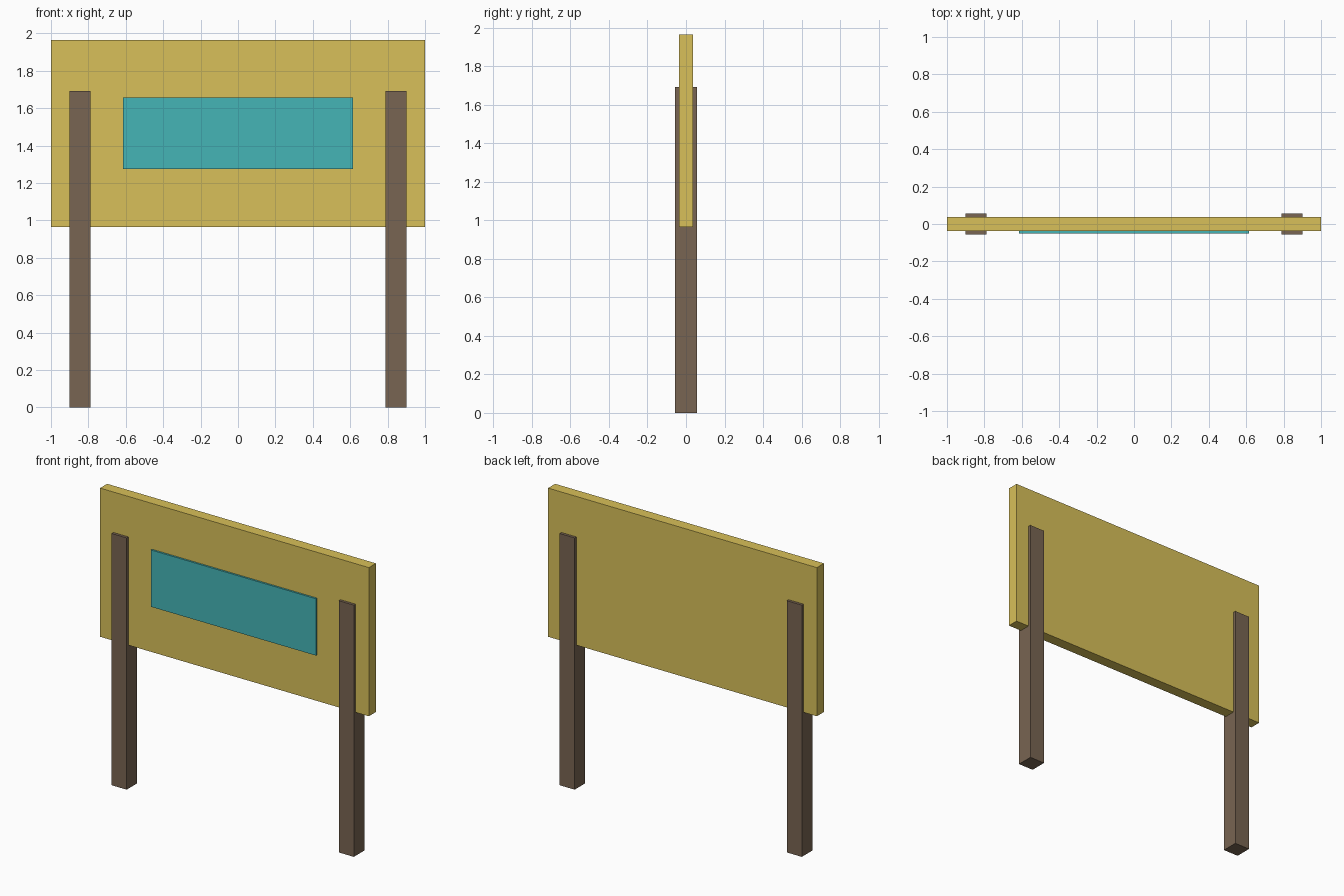
import bpy

if "Cube" in bpy.data.objects:
    bpy.data.objects.remove(bpy.data.objects["Cube"])


def material(name, rgb):
    m = bpy.data.materials.new(name)
    m.diffuse_color = (*rgb, 1)
    m.use_nodes = True
    m.node_tree.nodes["Principled BSDF"].inputs["Base Color"].default_value = m.diffuse_color
    return m


def box(name, lo, hi, mat):
    # axis-aligned box between two corners
    bpy.ops.mesh.primitive_cube_add(size=1, location=[(a + b) / 2 for a, b in zip(lo, hi)])
    ob = bpy.context.object
    ob.name = name
    ob.scale = [b - a for a, b in zip(lo, hi)]
    bpy.ops.object.transform_apply(location=False, rotation=False, scale=True)
    ob.data.materials.append(mat)
    return ob


yellow = material("yellow_paint", (0.69, 0.53, 0.10))
brown = material("brown_wood", (0.19, 0.13, 0.085))
teal = material("teal_paint", (0.06, 0.46, 0.47))

# Sign board
box("sign_board", (-1, -0.0375, 0.965), (1, 0.0375, 1.965), yellow)

# Posts passing through the board
for side, x in (("left", -0.845), ("right", 0.845)):
    box(side + "_post", (x - 0.056, -0.056, 0), (x + 0.056, 0.056, 1.693), brown)

# Raised panel on the front only
box("front_panel", (-0.614, -0.05, 1.275), (0.614, -0.0365, 1.657), teal)
